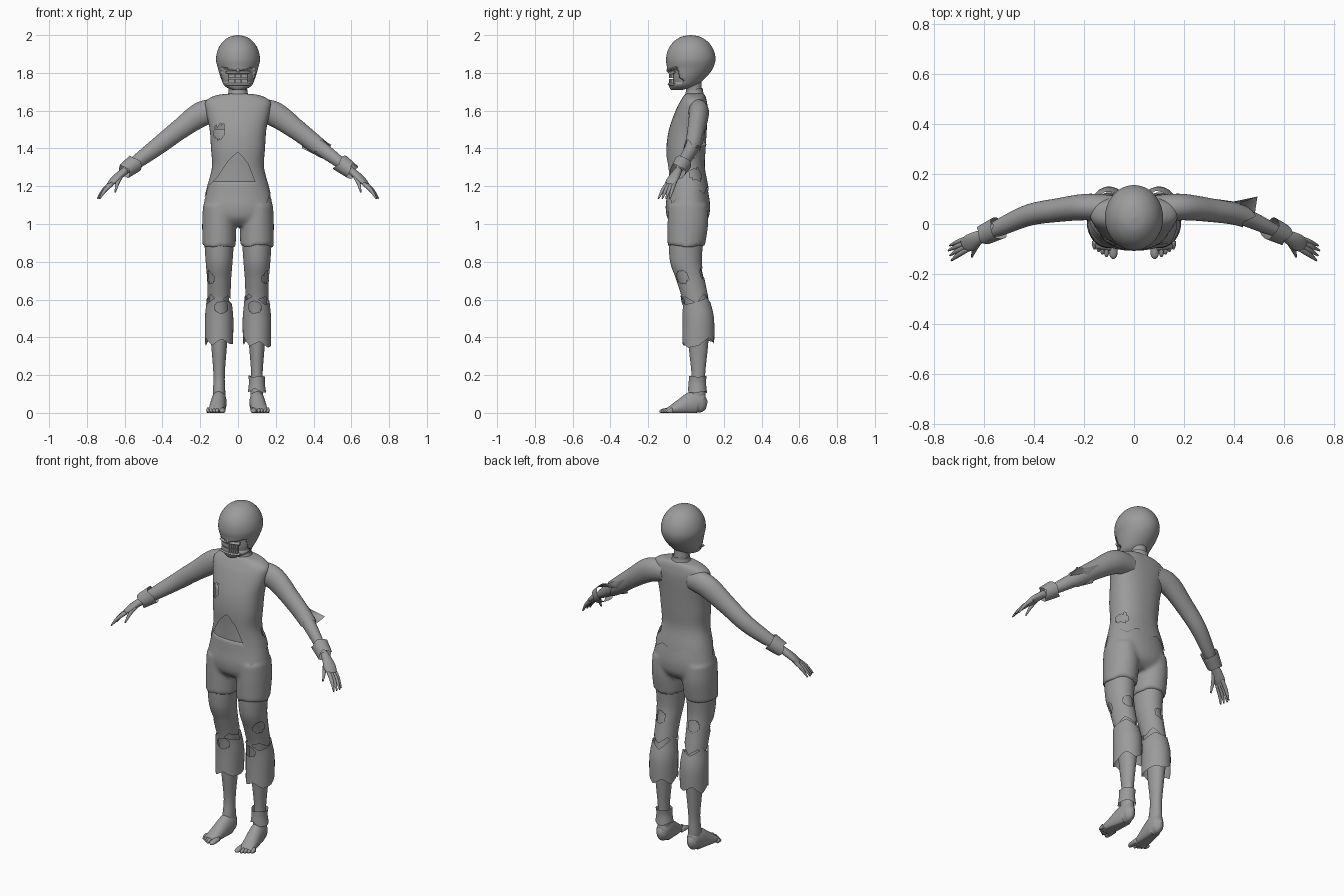
import bpy, bmesh, math, random
from mathutils import Vector

cube = bpy.data.objects.get("Cube")
if cube:
    bpy.data.objects.remove(cube, do_unlink=True)

rng = random.Random(4)
GREY = (.33, .33, .33, 1)
material = bpy.data.materials.new("plain grey")
material.use_nodes = True
material.diffuse_color = GREY
material.node_tree.nodes["Principled BSDF"].inputs["Base Color"].default_value = GREY


def sample(rings, u):
    """Smooth interpolation of (x, y, z, radius, radius) rings, u from 0 to 1."""
    last = len(rings) - 1
    i = max(0, min(int(u * last), last - 1))
    t = u * last - i
    before, start = rings[max(i - 1, 0)], rings[i]
    end, after = rings[i + 1], rings[min(i + 2, last)]
    return [q + t / 2 * (r - p + t * (2*p - 5*q + 4*r - s + t * (3*(q - r) + s - p)))
            for p, q, r, s in zip(before, start, end, after)]


def around(values, turn):
    """Linear lookup in a list of values spread around the circle."""
    place = turn * len(values)
    i = int(place)
    part = place - i
    return values[i % len(values)] * (1 - part) + values[(i + 1) % len(values)] * part


def ragged(low, high, count):
    """Alternating long and short points of a torn edge."""
    middle = (low + high) / 2
    return [rng.uniform(low, middle) if k % 2 else rng.uniform(middle, high) for k in range(count)]


def add_loft(bm, rings, sides=32, steps=24, hem=(1,), top=(0,), power=2, cap=True):
    """Tube through rings; hem and top give ragged ends as fractions of its length."""
    axis = Vector(rings[-1][:3]) - Vector(rings[0][:3])
    upright = abs(axis.normalized().z) > .85
    rows = []
    for j in range(steps + 1):
        row = []
        for i in range(sides):
            turn = i / sides
            begin, end = around(top, turn), around(hem, turn)
            u = begin + (end - begin) * j / steps
            *centre, across, along = sample(rings, u)
            side, up = Vector((1, 0, 0)), Vector((0, 1, 0))
            if not upright:
                tangent = Vector(sample(rings, min(u + .02, 1))[:3]) - Vector(sample(rings, max(u - .02, 0))[:3])
                side = tangent.cross(Vector((0, 0, 1))).normalized()
                up = side.cross(tangent).normalized()
            cosine, sine = (math.copysign(abs(v) ** (2 / power), v)
                            for v in (math.cos(turn * math.tau), math.sin(turn * math.tau)))
            row.append(bm.verts.new(Vector(centre) + side * cosine * across + up * sine * along))
        rows.append(row)
    for row, following in zip(rows, rows[1:]):
        for i in range(sides):
            k = (i + 1) % sides
            bm.faces.new((row[i], row[k], following[k], following[i]))
    if cap:
        bm.faces.new(rows[0])
        bm.faces.new(rows[-1])


def finish(name, bm, smooth=True):
    bmesh.ops.recalc_face_normals(bm, faces=bm.faces[:])
    mesh = bpy.data.meshes.new(name)
    bm.to_mesh(mesh)
    bm.free()
    for polygon in mesh.polygons:
        polygon.use_smooth = smooth
    mesh.materials.append(material)
    obj = bpy.data.objects.new(name, mesh)
    bpy.context.collection.objects.link(obj)
    return obj


def loft(name, rings, holes=(), floor=False, **options):
    bm = bmesh.new()
    add_loft(bm, rings, **options)
    # torn holes
    torn = [face for face in bm.faces
            if any((face.calc_center_median() - Vector(hole)).length < .035 for hole in holes)]
    bmesh.ops.delete(bm, geom=torn, context='FACES')
    if floor:
        for vert in bm.verts:
            vert.co.z = max(vert.co.z, 0)
    return finish(name, bm)


def cloth(name, rings, **options):
    """Open torn tube."""
    return loft(name, rings, sides=56, steps=40, cap=False, **options)


def column(x, rows):
    """Rings of a straight upright part from (y, z, radius, radius) rows."""
    return [(x,) + tuple(row) for row in rows]


def flip(rings, sign):
    return [(sign * ring[0],) + tuple(ring[1:]) for ring in rings]


def grow(rings, amount, flare=0):
    """Widen every ring, with an extra flare that rises after the third one."""
    extra = [amount + flare * max(0, i - 2) ** 2 for i in range(len(rings))]
    return [tuple(r[:3]) + (r[3] + e, r[4] + e) for r, e in zip(rings, extra)]


# Head: jaw rings below a domed skull, with a sunken mouth area
skull = [(-.05, 1.71, .03, .03), (-.02, 1.73, .07, .07), (0, 1.77, .09, .1), (.02, 1.82, .105, .12)]
for k in range(5):
    angle = k * math.pi / 8
    width = math.cos(angle) + .03
    skull.append((.025, 1.87 + .13 * math.sin(angle), .113 * width, .127 * width))
head = loft("head", column(0, skull), sides=64, steps=64)
for vert in head.data.vertices:
    x, y, z = vert.co
    if y < -.02 and abs(x) < .085 and 1.745 < z < 1.805 + .3 * abs(x):
        vert.co.y += .03


def mouth_curve(x):
    return 5 * x * x - .084


# Teeth, lips and nose
bm = bmesh.new()
for z in (1.757, 1.783):
    for k in range(-4, 5):
        x = .0115 * k
        tooth = bmesh.ops.create_cube(bm, size=1)["verts"]
        bmesh.ops.scale(bm, verts=tooth, vec=(.01, .014, .022))
        bmesh.ops.translate(bm, verts=tooth, vec=(x, mouth_curve(x), z))
finish("teeth", bm, smooth=False)
for name, z in (("upper_lip", 1.803), ("lower_lip", 1.74)):
    loft(name, [(k * .02, mouth_curve(k * .02), z, .014, .007) for k in range(-3, 4)], sides=10, steps=12)
loft("nose", column(0, [(-.08, 1.835, .01, .01), (-.09, 1.815, .013, .014), (-.085, 1.8, .012, .01)]),
     sides=12, steps=6)

# Neck and collar
loft("neck", column(0, [(.05, 1.62, .05, .045), (.045, 1.69, .042, .04), (.035, 1.77, .045, .045)]))
loft("collar", column(0, [(.045, 1.72, .05, .046), (.045, 1.7, .05, .046), (.045, 1.665, .062, .055)]),
     top=ragged(0, .4, 9), cap=False)

# Torso skin and torn shirt, with a high tear and a hanging flap at the front
shirt = column(0, [(.045, 1.69, .05, .045), (.045, 1.68, .12, .056), (.04, 1.65, .17, .07),
                   (.03, 1.6, .17, .085), (.01, 1.5, .15, .1), (0, 1.4, .143, .104),
                   (0, 1.3, .138, .1), (.01, 1.2, .163, .108), (.01, 1.1, .188, .122)])
loft("belly", grow(shirt[4:8], -.01), power=2.3)
cloth("shirt", shirt, power=2.3, hem=ragged(.87, .95, 9) + [.87, .82, .72, .65, .74, 1, .93],
      holes=((.125, .05, 1.26), (-.1, -.075, 1.49)))

# Trouser seat with both thighs, blended into one skin
bm = bmesh.new()
add_loft(bm, column(0, [(.005, 1.23, .15, .1), (.01, 1.16, .17, .11), (.01, 1.09, .182, .118),
                        (.01, 1.03, .17, .108), (.01, .99, .12, .07)]), power=2.2)
for sign in (-1, 1):
    add_loft(bm, column(sign * .1, [(.01, 1.1, .085, .105), (.01, 1, .09, .108), (0, .87, .088, .098)]),
             hem=ragged(.86, 1, 6))
seat = finish("trouser_seat", bm)
blend = seat.modifiers.new("blend", 'REMESH')
blend.mode = 'VOXEL'
blend.voxel_size = .011
blend.use_smooth_shade = True
soften = seat.modifiers.new("soften", 'SMOOTH')
soften.iterations = 4

# Legs, torn trouser legs, feet and toes
for sign, side in ((-1, "right"), (1, "left")):
    leg = column(sign * .1, [(0, .93, .072, .085), (0, .8, .063, .076), (.025, .7, .055, .067),
                             (.05, .6, .053, .062), (.065, .5, .054, .062), (.065, .35, .041, .051),
                             (.065, .2, .03, .036), (.06, .1, .033, .042), (.06, .03, .03, .038)])
    loft(side + "_leg", leg, steps=40)
    cloth(side + "_upper_trouser_leg", grow(leg, .008), hem=ragged(.33, .4, 8),
          holes=[(sign * x, y, z) for x, y, z in ((.15, -.02, .72), (.11, .09, .74))])
    cloth(side + "_lower_trouser_leg", grow(leg, .011, flare=.0025), top=ragged(.34, .42, 7),
          hem=ragged(.58, .63, 9), holes=[(sign * .09, -.005, .56)])
    loft(side + "_foot", flip([(.1, .11, .04, .01, .02), (.1, .09, .045, .03, .044), (.1, .05, .055, .04, .065),
                               (.11, -.03, .03, .042, .042), (.12, -.1, .01, .04, .014)], sign), floor=True)
    # the big toe stands apart from the others
    for k in range(5):
        x = .11 + .016 * (k - 1) if k else .083
        radius = .01 if k else .016
        tip = .01 * k - .142 if k else -.14
        loft(f"{side}_toe_{k + 1}", flip([(x, -.07, .014, radius, .016), (x, tip + .016, .01, radius, .012),
                                          (x, tip, .006, .004, .004)], sign),
             sides=12, steps=8, floor=True)

# Ankle band on the left
loft("ankle_band", column(.1, [(.063, .2, .046, .047), (.06, .16, .042, .046), (.06, .1, .05, .052)]),
     cap=False, top=ragged(0, .2, 6), hem=ragged(.7, 1, 7))

# Arms, sleeves, wrist bands and hands
arm = [(.09, .06, 1.6, .055, .06), (.19, .068, 1.583, .053, .066), (.31, .055, 1.5, .047, .054),
       (.42, .036, 1.415, .043, .047), (.53, -.01, 1.333, .035, .037), (.615, -.05, 1.27, .022, .022)]
palm = [(.595, -.04, 1.284, .021, .02), (.63, -.058, 1.256, .029, .02),
        (.66, -.076, 1.228, .034, .017), (.682, -.088, 1.208, .025, .01)]
digits = [(Vector((.666, -.058 - .014 * k, 1.225 - .004 * k)),
           Vector((.744 - .006 * abs(k - 1), -.086 - .02 * k, 1.135))) for k in range(4)]
thumb = (Vector((.62, -.07, 1.25)), Vector((.65, -.132, 1.168)))
for sign, side, reach in ((-1, "right", .9), (1, "left", .7)):
    loft(side + "_arm", flip(grow(arm, -.006), sign), steps=36)
    cloth(side + "_sleeve", flip(arm, sign), hem=ragged(reach - .1, reach, 6))
    cloth(side + "_wrist_band", flip(grow(arm, .009, flare=.001), sign),
          top=ragged(.8, .86, 6), hem=ragged(.93, 1, 6))
    loft(side + "_palm", flip(palm, sign), sides=20, steps=12)
    for k, (base, tip) in enumerate(digits + [thumb]):
        knuckle = (base + tip) / 2 + Vector((.004, 0, .005))
        rings = [(*point, radius, radius) for point, radius in ((base, .011), (knuckle, .01), (tip, .004))]
        loft(f"{side}_finger_{k + 1}", flip(rings, sign), sides=10, steps=8)

# Loose torn strip behind the left elbow
bm = bmesh.new()
hub = bm.verts.new((.4, .09, 1.425))
strip = [bm.verts.new(point) for point in ((.33, .1, 1.5), (.42, .08, 1.455), (.495, .11, 1.42),
                                           (.485, .045, 1.4), (.4, .04, 1.37), (.34, .06, 1.4))]
for first, second in zip(strip, strip[1:] + strip[:1]):
    bm.faces.new((hub, first, second))
finish("sleeve_strip", bm)
